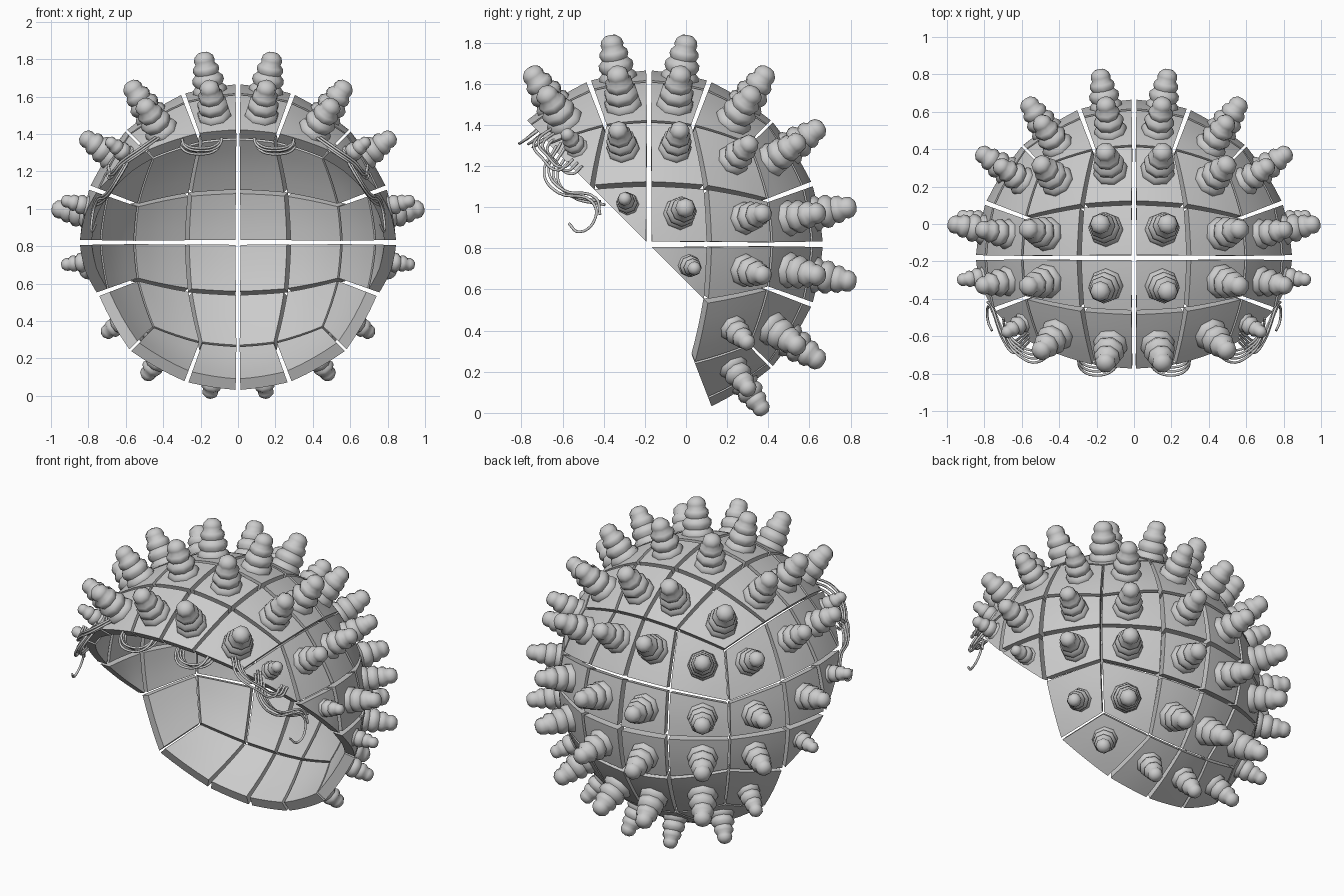
import bpy, bmesh
from mathutils import Vector

if "Cube" in bpy.data.objects:
    bpy.data.objects.remove(bpy.data.objects["Cube"])

CENTRE = Vector((0, -0.18, 0.82))
R = 0.845
G = [-1, -0.37, 0, 0.37, 1]      # panel grid lines on each cube face
GAP = 0.016


def add_object(name, bm):
    me = bpy.data.meshes.new(name)
    bmesh.ops.recalc_face_normals(bm, faces=bm.faces[:])
    bm.to_mesh(me)
    bm.free()
    ob = bpy.data.objects.new(name, me)
    bpy.context.collection.objects.link(ob)
    return ob


def smooth(ob, deg=40):
    bpy.ops.object.select_all(action='DESELECT')
    ob.select_set(True)
    bpy.context.view_layer.objects.active = ob
    bpy.ops.object.shade_smooth_by_angle(angle=deg * 3.14159 / 180)


def spike_mesh():
    # stacked, tapering lobes turned around z with eight sides
    prof = [(.086, 0), (.093, .03), (.09, .052), (.074, .068), (.085, .09), (.083, .112),
            (.063, .132), (.071, .15), (.068, .17), (.052, .187), (.056, .205),
            (.05, .228), (.03, .246), (0, .252)]
    bm = bmesh.new()
    vs = [bm.verts.new((r, 0, h)) for r, h in prof]
    es = [bm.edges.new(p) for p in zip(vs, vs[1:])]
    bmesh.ops.spin(bm, geom=vs + es, cent=(0, 0, 0), axis=(0, 0, 1),
                   angle=6.283185, steps=8, use_duplicate=False)
    bmesh.ops.remove_doubles(bm, verts=bm.verts[:], dist=1e-4)
    ob = add_object("spike_source", bm)
    smooth(ob, 60)
    me = ob.data
    bpy.data.objects.remove(ob)
    return me


SPIKE = spike_mesh()


def panel(to_cube, i, j, size, tri=False):
    """Curved shell tile i,j of a cube face pushed onto the sphere, plus its spike."""
    a0, a1 = G[i] + GAP, G[i + 1] - GAP
    b0, b1 = G[j] + GAP, G[j + 1] - GAP
    c = [(a0, b0), (a1, b0), (a1, b1), (a0, b1)]
    if tri:                       # fold the lower front corner on to the diagonal
        c[0] = ((a0 + a1) / 2, (b0 + b1) / 2)
    mid = [Vector(to_cube(*p)).normalized() * R for p in c]

    def bil(q, s, t):
        return (q[0] * (1-s) + q[1] * s) * (1-t) + (q[3] * (1-s) + q[2] * s) * t
    bm = bmesh.new()
    n = 4
    grid = []
    for y in range(n + 1):
        row = []
        for x in range(n + 1):
            flat = bil(mid, x / n, y / n)
            row.append(bm.verts.new(CENTRE + flat.lerp(flat.normalized() * R, 0.55)))
        grid.append(row)
    for y in range(n):
        for x in range(n):
            bm.faces.new((grid[y][x], grid[y][x+1], grid[y+1][x+1], grid[y+1][x]))
    # inner skin and rim, tapering toward the sphere centre
    top = bm.faces[:]
    ret = bmesh.ops.extrude_face_region(bm, geom=top, use_keep_orig=True)
    for v in [g for g in ret['geom'] if isinstance(g, bmesh.types.BMVert)]:
        v.co = CENTRE + (v.co - CENTRE) * 0.925
    smooth(add_object("shell_panel", bm))
    # spike pointing outward
    pts = c[1:] if tri else c
    p = Vector((sum(q[0] for q in pts), sum(q[1] for q in pts))) / len(pts)
    d = Vector(to_cube(*p)).normalized()
    sp = bpy.data.objects.new("shell_spike", SPIKE)
    sp.location = CENTRE + d * 0.80
    sp.rotation_mode = 'QUATERNION'
    sp.rotation_quaternion = d.to_track_quat('Z', 'Y')
    sp.scale = (size, size, 0.25 + 0.75 * size)
    bpy.context.collection.objects.link(sp)


# Top and back: full four by four; bottom: only the rear row
for i in range(4):
    for j in range(4):
        panel(lambda a, b: (a, b, 1), i, j, 1.0)
        panel(lambda a, b: (a, 1, b), i, j, 0.95)
    panel(lambda a, b: (a, b, -1), i, 3, 0.8)

# Sides: stepped with triangular tiles along the front opening
for s in (-1, 1):
    for j in range(4):
        for i in range(4):
            if i > 3 - j or (j == 0 and i == 3):
                panel(lambda a, b: (s, a, b), i, j, 0.75 if j == 0 else 0.88)
            elif i == 3 - j:
                panel(lambda a, b: (s, a, b), i, j, 0.62, True)

# Thin curled strands under the front rim
STRANDS = {
    "rim_curl": [(.08, -.70, 1.40), (.11, -.78, 1.33), (.2, -.81, 1.31), (.28, -.78, 1.33), (.3, -.7, 1.39)],
    "temple_strand": [(.42, -.66, 1.38), (.52, -.74, 1.31), (.62, -.70, 1.24), (.68, -.62, 1.18), (.69, -.57, 1.22)],
    "side_strand": [(.56, -.63, 1.30), (.64, -.69, 1.16), (.70, -.62, 1.07), (.76, -.46, 1.03),
                    (.78, -.44, .95), (.78, -.52, .88), (.76, -.57, .92)],
}
for name, path in STRANDS.items():
    for s in (-1, 1):
        cu = bpy.data.curves.new(name, 'CURVE')
        cu.dimensions = '3D'
        cu.bevel_depth = 0.007
        cu.bevel_resolution = 1
        cu.resolution_u = 5
        cu.use_fill_caps = True
        for k in range(4):
            pts = path if k == 0 or name != "side_strand" else path[:4 + (k == 1)]
            spl = cu.splines.new('BEZIER')
            spl.bezier_points.add(len(pts) - 1)
            for bp, (x, y, z) in zip(spl.bezier_points, pts):
                bp.co = (s * (x + .003 * k), y + .022 * k, z - .016 * k + (.03 if k else 0))
                bp.handle_left_type = bp.handle_right_type = 'AUTO'
        ob = bpy.data.objects.new(name, cu)
        bpy.context.collection.objects.link(ob)
